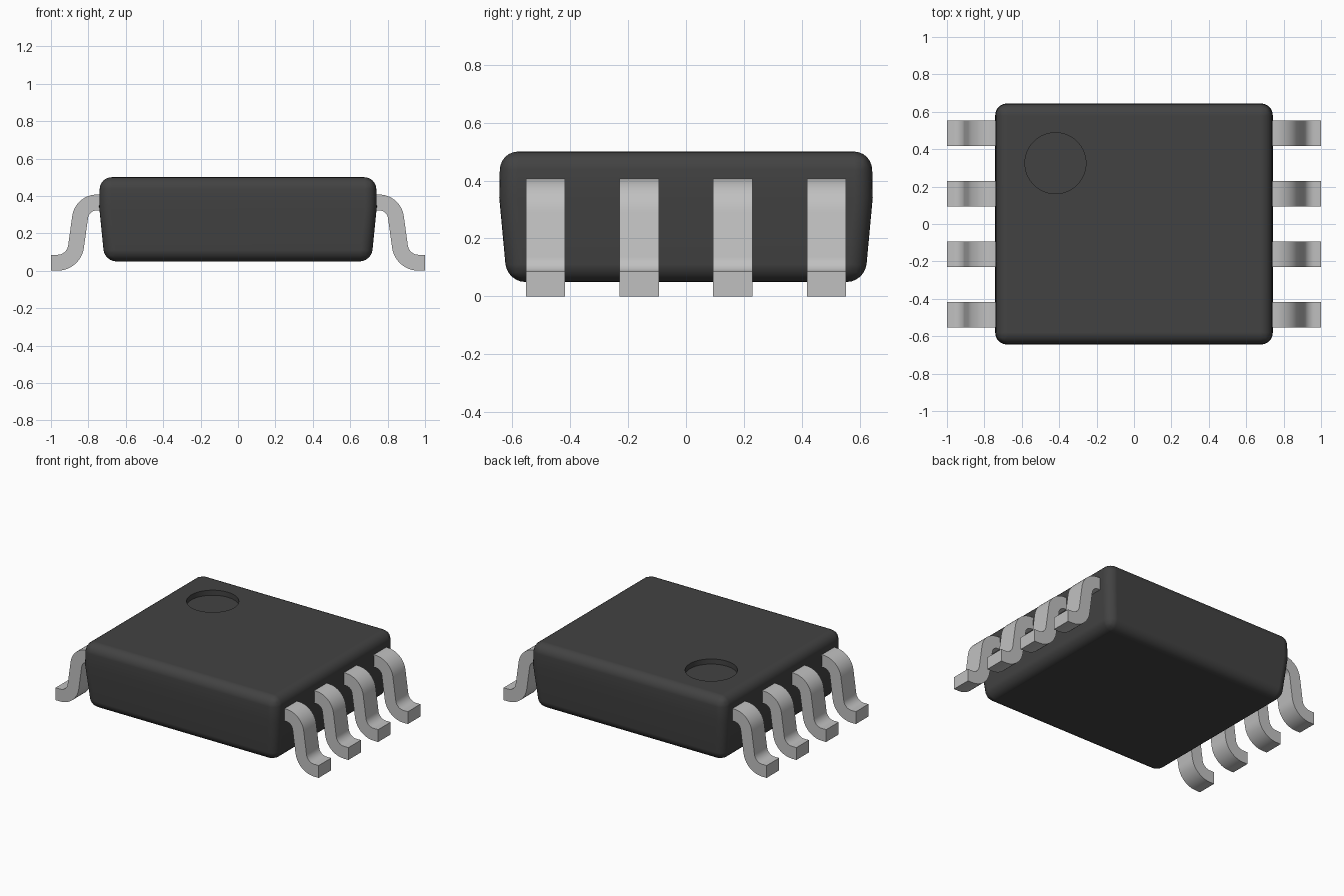
import bpy, bmesh, math
from mathutils import Vector

if "Cube" in bpy.data.objects:
    bpy.data.objects.remove(bpy.data.objects["Cube"], do_unlink=True)


def make_material(name, color):
    mat = bpy.data.materials.new(name)
    mat.use_nodes = True
    mat.diffuse_color = color
    mat.node_tree.nodes["Principled BSDF"].inputs["Base Color"].default_value = color
    return mat


def make_object(name, bm, mat):
    bmesh.ops.recalc_face_normals(bm, faces=bm.faces)
    mesh = bpy.data.meshes.new(name)
    bm.to_mesh(mesh)
    bm.free()
    mesh.materials.append(mat)
    obj = bpy.data.objects.new(name, mesh)
    bpy.context.collection.objects.link(obj)
    return obj


def activate(obj):
    bpy.ops.object.select_all(action='DESELECT')
    obj.select_set(True)
    bpy.context.view_layer.objects.active = obj


plastic = make_material("dark_plastic", (0.055, 0.055, 0.055, 1))
metal = make_material("grey_metal", (0.53, 0.53, 0.53, 1))

# Body: straight upper half, tapered lower half, rounded outer edges
BOTTOM, SEAM, TOP = 0.05, 0.34, 0.50
bm = bmesh.new()
rings = []
for hx, hy, z in ((0.713, 0.617, BOTTOM), (0.742, 0.644, SEAM), (0.738, 0.641, TOP)):
    rings.append([bm.verts.new((sx * hx, sy * hy, z))
                  for sx, sy in ((-1, -1), (1, -1), (1, 1), (-1, 1))])
for low, high in zip(rings, rings[1:]):
    for i in range(4):
        j = (i + 1) % 4
        bm.faces.new((low[i], low[j], high[j], high[i]))
bm.faces.new(rings[0])
bm.faces.new(rings[-1])
rounded = [e for e in bm.edges if not all(v in rings[1] for v in e.verts)]
bmesh.ops.bevel(bm, geom=rounded, offset=0.062, segments=6, profile=0.5,
                affect='EDGES', clamp_overlap=True)
body = make_object("body", bm, plastic)

# Round pin marker sunk into the top
bm = bmesh.new()
bmesh.ops.create_cone(bm, cap_ends=True, segments=64, radius1=0.163,
                      radius2=0.163, depth=0.08)
bmesh.ops.translate(bm, verts=bm.verts, vec=(-0.42, 0.325, TOP + 0.005))
cutter = make_object("marker_cutter", bm, plastic)
cutter.hide_render = True
cut = body.modifiers.new("marker", 'BOOLEAN')
cut.object = cutter
cut.operation = 'DIFFERENCE'
cut.solver = 'EXACT'
activate(body)
bpy.ops.object.modifier_apply(modifier=cut.name)
bpy.data.objects.remove(cutter, do_unlink=True)
activate(body)
bpy.ops.object.shade_smooth_by_angle(angle=math.radians(35))
body.modifiers.new("flat_panels", 'WEIGHTED_NORMAL').keep_sharp = True

# Lead profile: two arcs joined by a sloping shank, as centre points with normals
SLOPE, STEPS, HALF_THICK = math.radians(8), 10, 0.0425
path = [(Vector((0.69, 0.365)), Vector((0, 1)))]
for i in range(STEPS + 1):
    a = math.pi / 2 + (SLOPE - math.pi / 2) * i / STEPS
    n = Vector((math.cos(a), math.sin(a)))
    path.append((Vector((0.755, 0.275)) + 0.09 * n, n))
for i in range(STEPS + 1):
    a = math.pi + SLOPE + (math.pi / 2 - SLOPE) * i / STEPS
    n = Vector((math.cos(a), math.sin(a)))
    path.append((Vector((0.965, 0.143)) + 0.1 * n, -n))
path.append((Vector((1.0, 0.043)), Vector((0, 1))))


def make_lead(name, side, y, width=0.136):
    bm = bmesh.new()
    sections = []
    for p, n in path:
        corners = []
        for k, w in ((1, -1), (1, 1), (-1, 1), (-1, -1)):
            q = p + k * HALF_THICK * n
            corners.append(bm.verts.new((side * q.x, y + w * width / 2, q.y)))
        sections.append(corners)
    for a, b in zip(sections, sections[1:]):
        for i in range(4):
            j = (i + 1) % 4
            bm.faces.new((a[i], a[j], b[j], b[i]))
    bm.faces.new(sections[0])
    bm.faces.new(sections[-1])
    lead = make_object(name, bm, metal)
    activate(lead)
    bpy.ops.object.shade_smooth_by_angle(angle=math.radians(35))


# Four leads on each side
for side, label in ((1, "left"), (-1, "right")):
    for i in range(4):
        make_lead(f"{label}_lead_{i + 1}", side, (i - 1.5) * 0.323)
